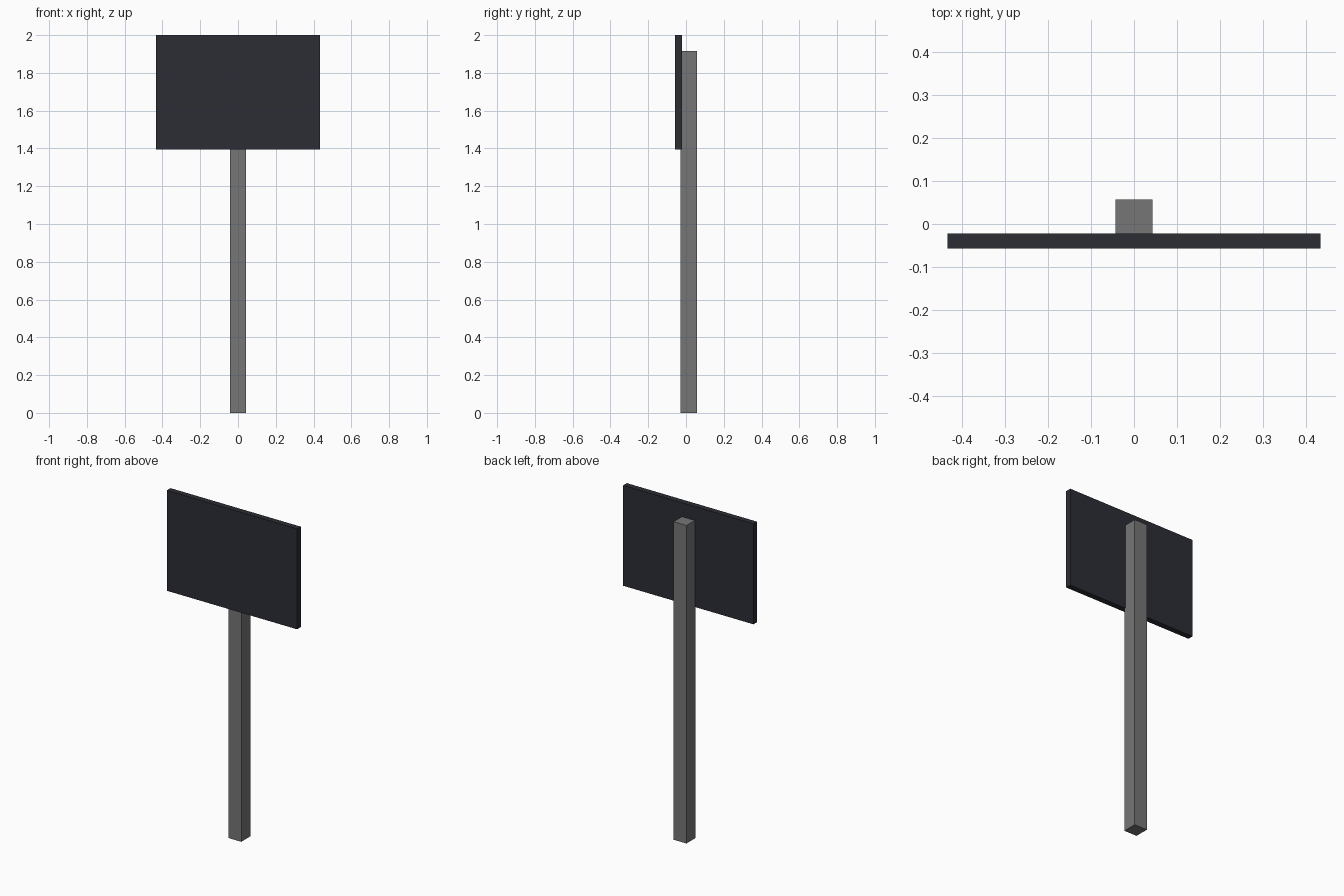
import bpy

if "Cube" in bpy.data.objects:
    bpy.data.objects.remove(bpy.data.objects["Cube"])


def material(name, color):
    mat = bpy.data.materials.new(name)
    mat.diffuse_color = color
    mat.use_nodes = True
    mat.node_tree.nodes["Principled BSDF"].inputs["Base Color"].default_value = mat.diffuse_color
    return mat


def box(name, low, high, mat):
    center = [(a + b) / 2 for a, b in zip(low, high)]
    bpy.ops.mesh.primitive_cube_add(size=1, location=center)
    ob = bpy.context.object
    ob.name = name
    ob.scale = [b - a for a, b in zip(low, high)]
    bpy.ops.object.transform_apply(location=False, rotation=False, scale=True)
    ob.data.materials.append(mat)
    return ob


post_grey = material("post_grey", (0.18, 0.18, 0.185, 1))
panel_dark = material("panel_dark", (0.025, 0.027, 0.036, 1))

# Square post, slightly let into the back of the panel
box("post", (-0.043, -0.03, 0), (0.043, 0.057, 1.916), post_grey)

# Flat sign board
box("sign_panel", (-0.434, -0.057, 1.395), (0.434, -0.022, 2.0), panel_dark)
